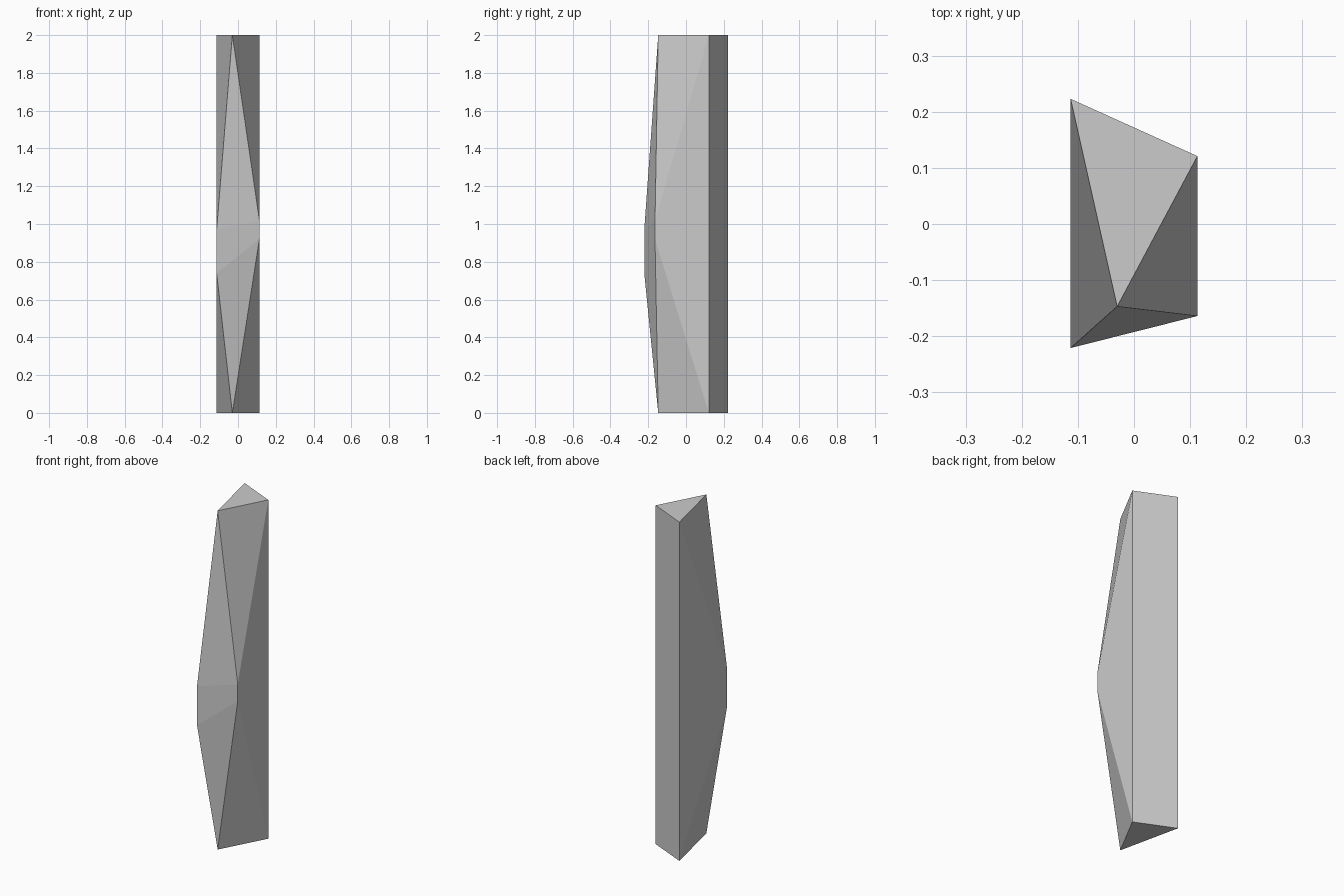
import bpy, bmesh

if "Cube" in bpy.data.objects:
    bpy.data.objects.remove(bpy.data.objects["Cube"])

# Triangular end outline, shared by the top and bottom
end_outline = [(-0.113, 0.223), (0.113, 0.121), (-0.03, -0.147)]
# Short upright ridges that bulge out of the front: x, y, low z, high z
front_ridges = [(-0.113, -0.221, 0.74, 0.97), (0.113, -0.164, 0.92, 1.02)]

points = [(x, y, z) for z in (0, 2) for x, y in end_outline]
points += [(x, y, z) for x, y, *heights in front_ridges for z in heights]

# Faceted shard: flat faces wrapped around the points
bm = bmesh.new()
for p in points:
    bm.verts.new(p)
bmesh.ops.convex_hull(bm, input=bm.verts[:])
bmesh.ops.recalc_face_normals(bm, faces=bm.faces[:])

mesh = bpy.data.meshes.new("crystal_shard")
bm.to_mesh(mesh)
bm.free()
bpy.context.collection.objects.link(bpy.data.objects.new("crystal_shard", mesh))
